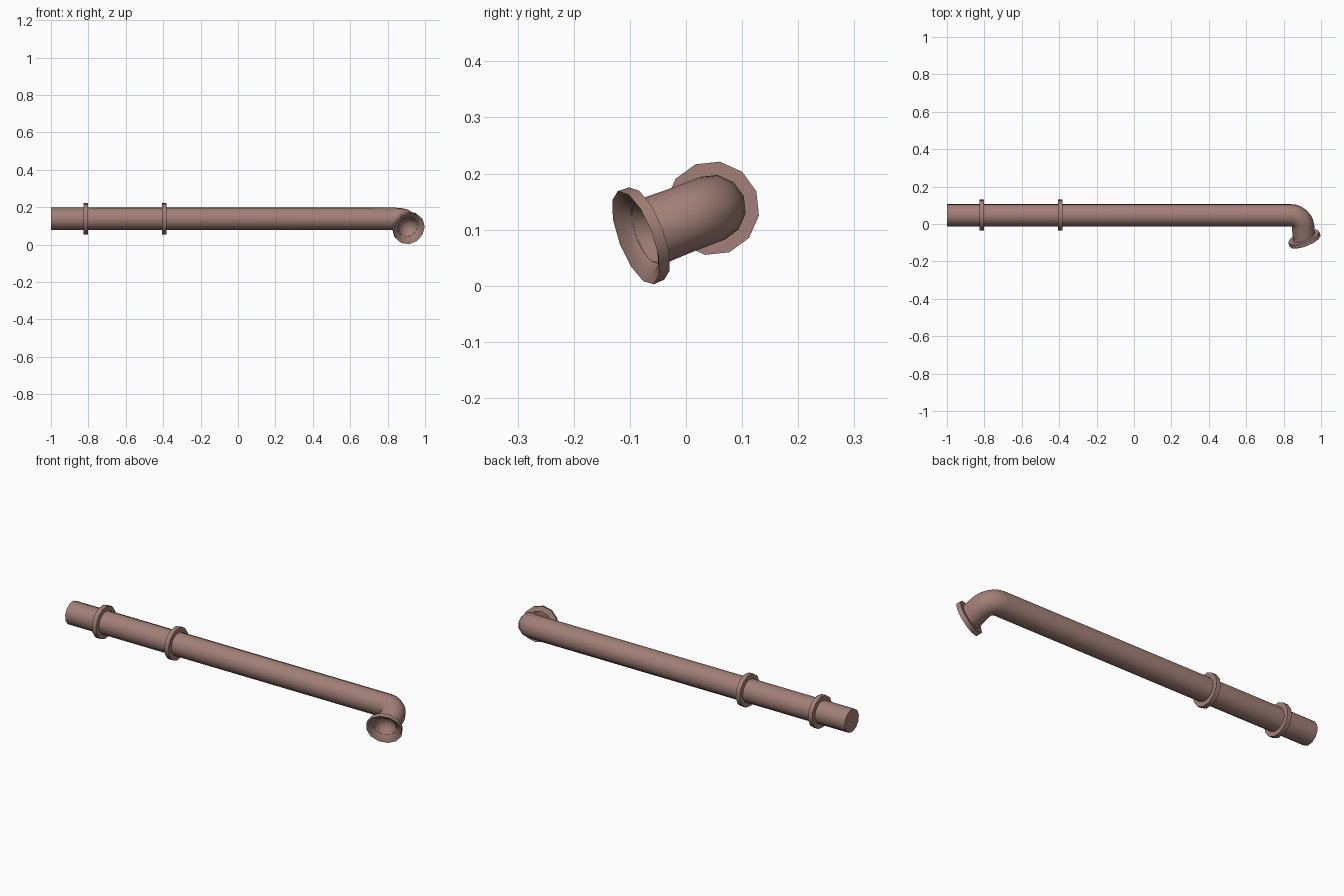
import bpy, bmesh, math
from mathutils import Vector

if "Cube" in bpy.data.objects:
    bpy.data.objects.remove(bpy.data.objects["Cube"])

mat = bpy.data.materials.new("dusty brown")
mat.diffuse_color = (0.36, 0.215, 0.185, 1)
mat.use_nodes = True
mat.node_tree.nodes["Principled BSDF"].inputs["Base Color"].default_value = mat.diffuse_color

TILT = math.radians(21)
START = Vector((0, 0.047, 0.138))                        # pipe axis in the yz plane
W = Vector((0, -math.cos(TILT), -math.sin(TILT)))        # way the elbow turns
B = Vector((0, -math.sin(TILT), math.cos(TILT)))         # normal of the bend plane
SIDES = 12


def at(x, w):
    """Point in the plane of the bend."""
    return START + Vector((x, 0, 0)) + W * w


def loft(name, rings, cap_start=False, cap_end=False):
    """Join rings given as (centre, angle of axis in bend plane, radius)."""
    bm = bmesh.new()
    loops = []
    for c, ang, r in rings:
        axis = Vector((math.cos(ang), 0, 0)) + W * math.sin(ang)
        s = axis.cross(B)
        loops.append([bm.verts.new(c + r * (math.cos(t) * B + math.sin(t) * s))
                      for t in (2 * math.pi * i / SIDES for i in range(SIDES))])
    for a, b in zip(loops, loops[1:]):
        for i in range(SIDES):
            j = (i + 1) % SIDES
            bm.faces.new((a[i], a[j], b[j], b[i]))
    if cap_start:
        bm.faces.new(loops[0])
    if cap_end:
        bm.faces.new(loops[-1])
    bmesh.ops.recalc_face_normals(bm, faces=bm.faces)
    me = bpy.data.meshes.new(name)
    bm.to_mesh(me)
    bm.free()
    me.materials.append(mat)
    ob = bpy.data.objects.new(name, me)
    bpy.context.collection.objects.link(ob)
    bpy.ops.object.select_all(action='DESELECT')
    ob.select_set(True)
    bpy.context.view_layer.objects.active = ob
    bpy.ops.object.shade_smooth_by_angle(angle=math.radians(40))


# mouth placement: its flange is tipped outwards from the elbow
mouth = at(0.911, 0.136)
mouth_ang = math.radians(70)
mouth_axis = Vector((math.cos(mouth_ang), 0, 0)) + W * math.sin(mouth_ang)

# long pipe with elbow
R, BEND = 0.06, 0.066
rings = [(at(-1, 0), 0, R)]
for i in range(7):
    a = math.radians(87) * i / 6
    rings.append((at(0.838 + BEND * math.sin(a), BEND * (1 - math.cos(a))), a, R))
rings.append((mouth - mouth_axis * 0.006, mouth_ang, R + 0.002))
loft("pipe", rings, cap_start=True)

# flared mouth flange with hollow bowl
profile = [(-0.011, 0.056), (-0.011, 0.088), (0.011, 0.089), (0.003, 0.07),
           (-0.014, 0.054), (-0.034, 0.043), (-0.048, 0.025), (-0.052, 0.006)]
loft("mouth_flange", [(mouth + mouth_axis * t, mouth_ang, r) for t, r in profile],
     cap_end=True)

# joint collars
for n, x in enumerate((-0.815, -0.393)):
    loft("collar_%d" % (n + 1),
         [(at(x + dx, 0), 0, r) for dx, r in
          ((-0.012, 0.055), (-0.012, 0.084), (0.012, 0.084), (0.012, 0.055))])
